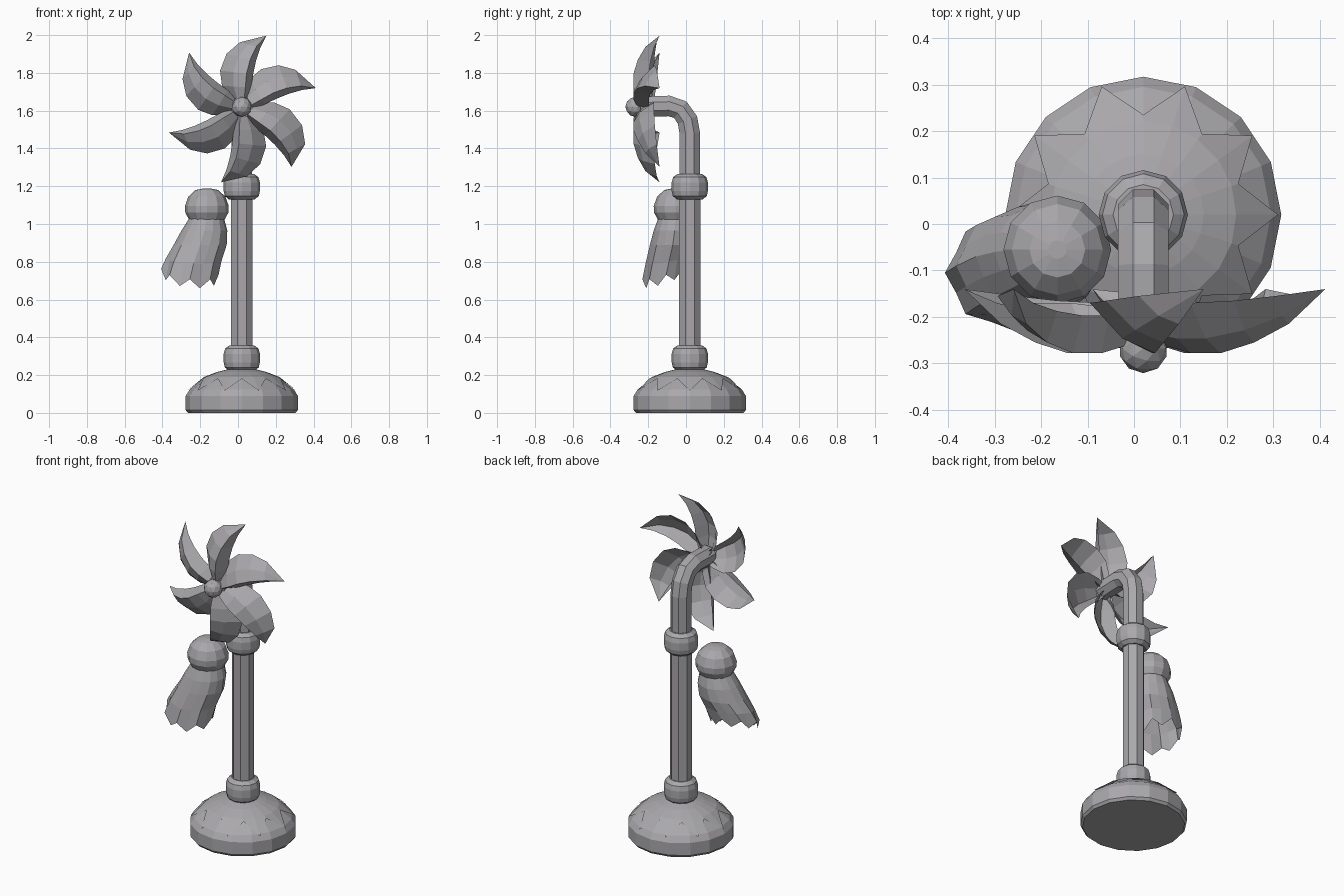
import bpy, math
from math import sin, cos, pi, tau, radians
from mathutils import Vector

cube = bpy.data.objects.get("Cube")
if cube:
    bpy.data.objects.remove(cube, do_unlink=True)

grey = bpy.data.materials.new("stone_grey")
grey.use_nodes = True
colour = (0.40, 0.39, 0.41, 1)
grey.diffuse_color = colour
grey.node_tree.nodes["Principled BSDF"].inputs["Base Color"].default_value = colour

AX = 0.02          # common axis of the stand, in x and y
HUB_Z = 1.62       # height of the fan hub
FAN_Z = 1.612      # height the blades spread from


def make(name, verts, faces):
    mesh = bpy.data.meshes.new(name)
    mesh.from_pydata([tuple(v) for v in verts], [], faces)
    mesh.materials.append(grey)
    mesh.validate()
    obj = bpy.data.objects.new(name, mesh)
    bpy.context.collection.objects.link(obj)
    return obj


def loft(name, rings, caps=True):
    """Skin equal-length closed rings of points."""
    n = len(rings[0])
    verts = [p for ring in rings for p in ring]
    faces = []
    for r in range(len(rings) - 1):
        for i in range(n):
            j = (i + 1) % n
            faces.append((r * n + i, r * n + j, (r + 1) * n + j, (r + 1) * n + i))
    if caps:
        faces.append(tuple(reversed(range(n))))
        faces.append(tuple(range((len(rings) - 1) * n, len(rings) * n)))
    return make(name, verts, faces)


def lathe(name, profile, sides, x=AX, y=AX, turn=0.0):
    rings = [[(x + r * sin(turn - tau * i / sides), y + r * cos(turn - tau * i / sides), z)
              for i in range(sides)] for r, z in profile]
    return loft(name, rings)


# Domed foot
lathe("base", [(0.285, 0), (0.297, 0.015), (0.297, 0.09), (0.275, 0.125),
               (0.21, 0.176), (0.13, 0.209), (0.07, 0.225)], 16)

# Zigzag-edged cover lying on the dome
POINTS = 10
cover = []
for k, (r, z) in enumerate([(0.29, 0.118), (0.2, 0.19), (0.13, 0.217), (0.07, 0.232)]):
    ring = []
    for i in range(POINTS * 2):
        a = tau * i / (POINTS * 2)
        rr, zz = (0.215, 0.181) if k == 0 and i % 2 else (r, z)
        ring.append((AX + rr * cos(a), AX + rr * sin(a), zz))
    cover.append(ring)
loft("base_zigzag_cover", cover, caps=False)

# Post and its two collars
lathe("post", [(0.062, 0.22), (0.062, 1.16)], 8, turn=pi / 8)
for name, z in (("lower_collar", 0.223), ("upper_collar", 1.13)):
    lathe(name, [(0.068, z), (0.09, z + 0.018), (0.096, z + 0.045), (0.096, z + 0.09),
                 (0.088, z + 0.118), (0.065, z + 0.135)], 12)

# Bent arm: octagonal section swept along a path in the y-z plane
path = [Vector((AX, y, z)) for y, z in
        [(0.02, 1.2), (0.02, 1.48), (0.008, 1.55), (-0.03, 1.605), (-0.09, 1.625), (-0.24, HUB_Z)]]
arm = []
for i, p in enumerate(path):
    d = (path[min(i + 1, len(path) - 1)] - path[max(i - 1, 0)]).normalized()
    side = Vector((1, 0, 0))
    up = d.cross(side)
    arm.append([p + 0.059 * (cos(tau * (k + 0.5) / 8) * side + sin(tau * (k + 0.5) / 8) * up)
                for k in range(8)])
loft("arm", arm)

# Fan blades: a broad sheet from the outer edge to a ridge, then a fold going back
outer = [(0, 0), (-0.06, 0.05), (-0.105, 0.12), (-0.115, 0.2), (-0.08, 0.29), (-0.01, 0.35), (0.13, 0.385)]
inner = [(0, 0), (0.03, 0.04), (0.05, 0.11), (0.06, 0.18), (0.075, 0.25), (0.098, 0.32), (0.13, 0.385)]
outer_y = [-0.2, -0.18, -0.17, -0.17, -0.165, -0.155, -0.14]
ridge_y = [-0.23, -0.26, -0.278, -0.278, -0.255, -0.215, -0.14]
turns_and_widths = [(0, 1), (56, 1), (121, 1.1), (177, 1.03), (233, 1), (298, 1)]
for b, (turn, width) in enumerate(turns_and_widths):
    a = radians(turn)
    verts, faces = [], []
    for r, ((ox, oz), (ix, iz), oy, ry) in enumerate(zip(outer, inner, outer_y, ridge_y)):
        if r < len(outer) - 1:
            ox, oz = ox * width, oz * width
        for t in (0, 0.4, 0.8, 1):
            x, z = ox + (ix - ox) * t, oz + (iz - oz) * t
            y = oy + (ry - oy) * sin(min(t / 0.8, 1) * pi / 2)
            if t == 1:
                y += (oy - ry) * 0.75
            verts.append((AX + x * cos(a) + z * sin(a), y, FAN_Z - x * sin(a) + z * cos(a)))
    for r in range(len(outer) - 1):
        for c in range(3):
            q = r * 4 + c
            faces.append((q, q + 1, q + 5, q + 4))
    make(f"fan_blade_{b + 1}", verts, faces)

# Fan hub
bpy.ops.mesh.primitive_ico_sphere_add(subdivisions=2, radius=0.053, location=(AX, -0.268, HUB_Z))
hub = bpy.context.object
hub.name = "fan_hub"
hub.data.materials.append(grey)

# Hanging doll: rounded head
lathe("doll_head", [(0.06, 1.005), (0.095, 1.025), (0.114, 1.06), (0.116, 1.095),
                    (0.098, 1.145), (0.06, 1.18), (0.02, 1.188)], 12, x=-0.165, y=-0.055)

# Hanging doll: cloth skirt swept sideways, with pleats and a ragged hem
skirt = []
for k, (cx, cy, z, rx, ry) in enumerate([
        (-0.165, -0.055, 1.035, 0.09, 0.09), (-0.178, -0.06, 0.965, 0.12, 0.11),
        (-0.2, -0.07, 0.89, 0.137, 0.118), (-0.235, -0.09, 0.81, 0.142, 0.12),
        (-0.255, -0.105, 0.725, 0.145, 0.12)]):
    ring = []
    for i in range(16):
        a = tau * i / 16
        pleat = 1 + 0.012 * k * (-1) ** i
        tilt = 0.0 if k < 3 else (k - 2) * (0.02 * sin(a) - 0.008 * cos(a))
        hem = 0.022 * (-1) ** i if k == 4 else 0
        ring.append((cx + rx * pleat * cos(a), cy + ry * pleat * sin(a), z + tilt + hem))
    skirt.append(ring)
loft("doll_skirt", skirt[::-1], caps=False)
